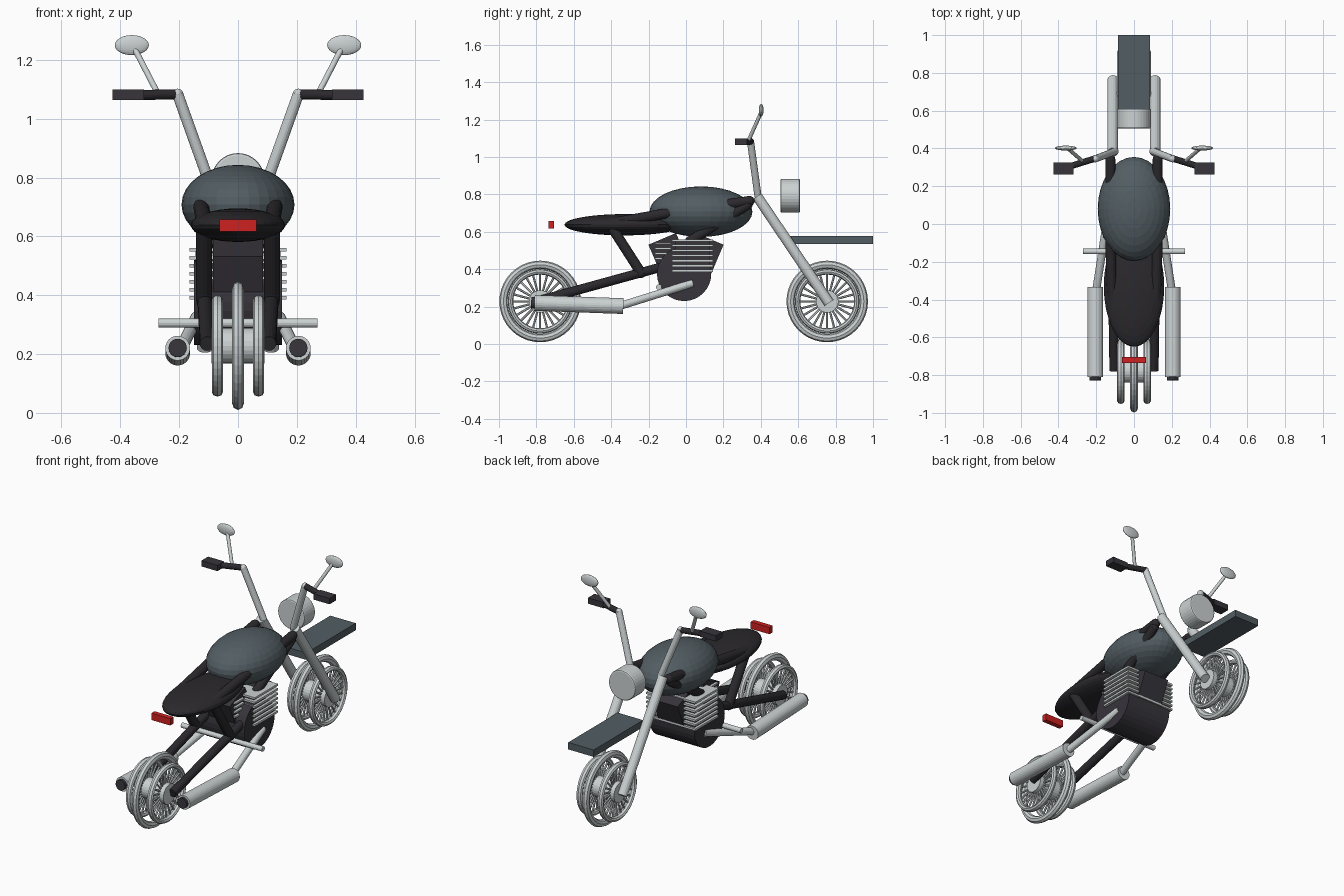
import bpy
import math
from mathutils import Vector

cube = bpy.data.objects.get("Cube")
if cube:
    bpy.data.objects.remove(cube, do_unlink=True)


def material(name, rgb):
    m = bpy.data.materials.new(name)
    m.use_nodes = True
    m.diffuse_color = (*rgb, 1)
    m.node_tree.nodes["Principled BSDF"].inputs["Base Color"].default_value = (*rgb, 1)
    return m


CHROME = material("chrome", (0.60, 0.64, 0.64))
SLATE = material("slate paint", (0.085, 0.11, 0.125))
BLACK = material("black", (0.024, 0.022, 0.026))
DARK = material("dark engine", (0.038, 0.035, 0.044))
RED = material("red lamp", (0.62, 0.015, 0.015))


def finish(name, mat):
    ob = bpy.context.object
    ob.name = name
    ob.data.materials.append(mat)
    return ob


def apply_scale(ob, scale):
    for v in ob.data.vertices:
        v.co = Vector(a * b for a, b in zip(v.co, scale))


def tube(name, a, b, r, mat, sides=16):
    a, b = Vector(a), Vector(b)
    d = b - a
    bpy.ops.mesh.primitive_cylinder_add(vertices=sides, radius=r, depth=d.length,
                                        location=(a + b) / 2)
    ob = finish(name, mat)
    ob.rotation_euler = d.to_track_quat('Z', 'Y').to_euler()
    return ob


def ball(name, loc, radii, mat, segments=32, rings=16):
    bpy.ops.mesh.primitive_uv_sphere_add(segments=segments, ring_count=rings,
                                         radius=1, location=loc)
    ob = finish(name, mat)
    apply_scale(ob, radii)
    return ob


def box(name, lo, hi, mat, tilt=0):
    lo, hi = Vector(lo), Vector(hi)
    bpy.ops.mesh.primitive_cube_add(size=1, location=(lo + hi) / 2, rotation=(tilt, 0, 0))
    ob = finish(name, mat)
    apply_scale(ob, hi - lo)
    return ob


def path(name, points, r, mat):
    # Straight tubes with round joints between them
    for a, b in zip(points, points[1:]):
        tube(name, a, b, r, mat)
    for p in points:
        ball(name + "_joint", p, (r, r, r), mat, 12, 8)


def ring(name, loc, major, radial, half_width, mat):
    bpy.ops.mesh.primitive_torus_add(major_segments=40, minor_segments=8, location=loc,
                                     rotation=(0, math.pi / 2, 0),
                                     major_radius=major, minor_radius=radial)
    apply_scale(finish(name, mat), (1, 1, half_width / radial))


# Wheels: centre band, two side rims, hub and spokes
AXLE_Z = 0.228
for end, y in (("rear", -0.78), ("front", 0.755)):
    ring(end + "_wheel_band", (0, y, AXLE_Z), 0.196, 0.022, 0.02, CHROME)
    tube(end + "_hub", (-0.09, y, AXLE_Z), (0.09, y, AXLE_Z), 0.06, CHROME, 24)
    for s in (-1, 1):
        ring(end + "_wheel_rim", (s * 0.07, y, AXLE_Z), 0.158, 0.0145, 0.019, CHROME)
        for i in range(24):
            t = math.tau * i / 24
            c, n = math.cos(t), math.sin(t)
            tube(end + "_spoke", (s * 0.06, y + 0.05 * c, AXLE_Z + 0.05 * n),
                 (s * 0.068, y + 0.155 * c, AXLE_Z + 0.155 * n), 0.006, CHROME, 6)

# Tank, seat, fender and lamps
ball("fuel_tank", (0, 0.08, 0.708), (0.192, 0.275, 0.135), SLATE)
ball("seat", (0, -0.33, 0.638), (0.16, 0.32, 0.057), BLACK)
box("front_fender", (-0.085, 0.53, 0.535), (0.085, 1.0, 0.577), SLATE)
box("tail_lamp", (-0.063, -0.735, 0.617), (0.063, -0.705, 0.658), RED)
lamp = tube("headlamp", (0, 0.505, 0.793), (0, 0.61, 0.793), 0.09, CHROME, 32)
bevel = lamp.modifiers.new("rounded rim", 'BEVEL')
bevel.width = 0.008
bevel.segments = 2

# Engine: crankcase, two leaning cylinders, stacked cooling fins
tube("crankcase", (-0.15, -0.01, 0.375), (0.15, -0.01, 0.375), 0.145, DARK, 32)
for s in (-1, 1):
    box("engine_cylinder", (-0.085, s * 0.09 - 0.08, 0.38), (0.085, s * 0.09 + 0.08, 0.57),
        DARK, -s * math.radians(23))
box("fin_core", (-0.145, -0.055, 0.38), (0.145, 0.125, 0.56), DARK)
for i in range(7):
    z = 0.392 + i * 0.027
    box("cooling_fin", (-0.165, -0.075, z - 0.006), (0.165, 0.145, z + 0.006), CHROME)
for i in range(4):
    z = 0.458 + i * 0.027
    box("rear_fin", (-0.1, -0.165, z - 0.005), (0.1, -0.08, z + 0.005), CHROME)

# Foot pegs on one bar
tube("foot_peg_bar", (-0.27, -0.145, 0.305), (0.27, -0.145, 0.305), 0.015, CHROME)

# Parts repeated on both sides
for side, s in (("left", 1), ("right", -1)):
    # Frame
    path(side + "_upper_frame", [(s * 0.125, 0.34, 0.765), (s * 0.125, -0.1, 0.7),
                                 (s * 0.115, -0.41, 0.645), (s * 0.115, -0.24, 0.38)],
         0.027, BLACK)
    path(side + "_down_tube", [(s * 0.125, 0.33, 0.745), (s * 0.11, 0.02, 0.55)], 0.026, BLACK)
    tube(side + "_swing_arm", (s * 0.105, -0.775, 0.235), (s * 0.115, -0.12, 0.415), 0.025, BLACK)

    # Fork and handlebar
    tube(side + "_fork", (s * 0.112, 0.38, 0.79), (s * 0.112, 0.765, 0.22), 0.028, CHROME)
    path(side + "_handlebar", [(s * 0.1, 0.385, 0.79), (s * 0.205, 0.345, 1.083)], 0.019, CHROME)
    tube(side + "_grip", (s * 0.205, 0.347, 1.083), (s * 0.34, 0.305, 1.08), 0.017, BLACK)
    xs = sorted((s * 0.32, s * 0.427))
    box(side + "_hand_control", (xs[0], 0.262, 1.064), (xs[1], 0.325, 1.099), DARK)

    # Mirror
    tube(side + "_mirror_stem", (s * 0.275, 0.335, 1.09), (s * 0.35, 0.4, 1.235), 0.01, CHROME)
    ball(side + "_mirror", (s * 0.361, 0.402, 1.25), (0.058, 0.013, 0.034), CHROME, 24, 12)

    # Exhaust
    tube(side + "_muffler", (s * 0.205, -0.335, 0.203), (s * 0.205, -0.81, 0.22), 0.042, CHROME, 24)
    tube(side + "_exhaust_tip", (s * 0.205, -0.7, 0.216), (s * 0.205, -0.828, 0.221), 0.031, DARK, 24)
    tube(side + "_header_pipe", (s * 0.2, -0.35, 0.205), (s * 0.14, 0.035, 0.325), 0.021, CHROME)
